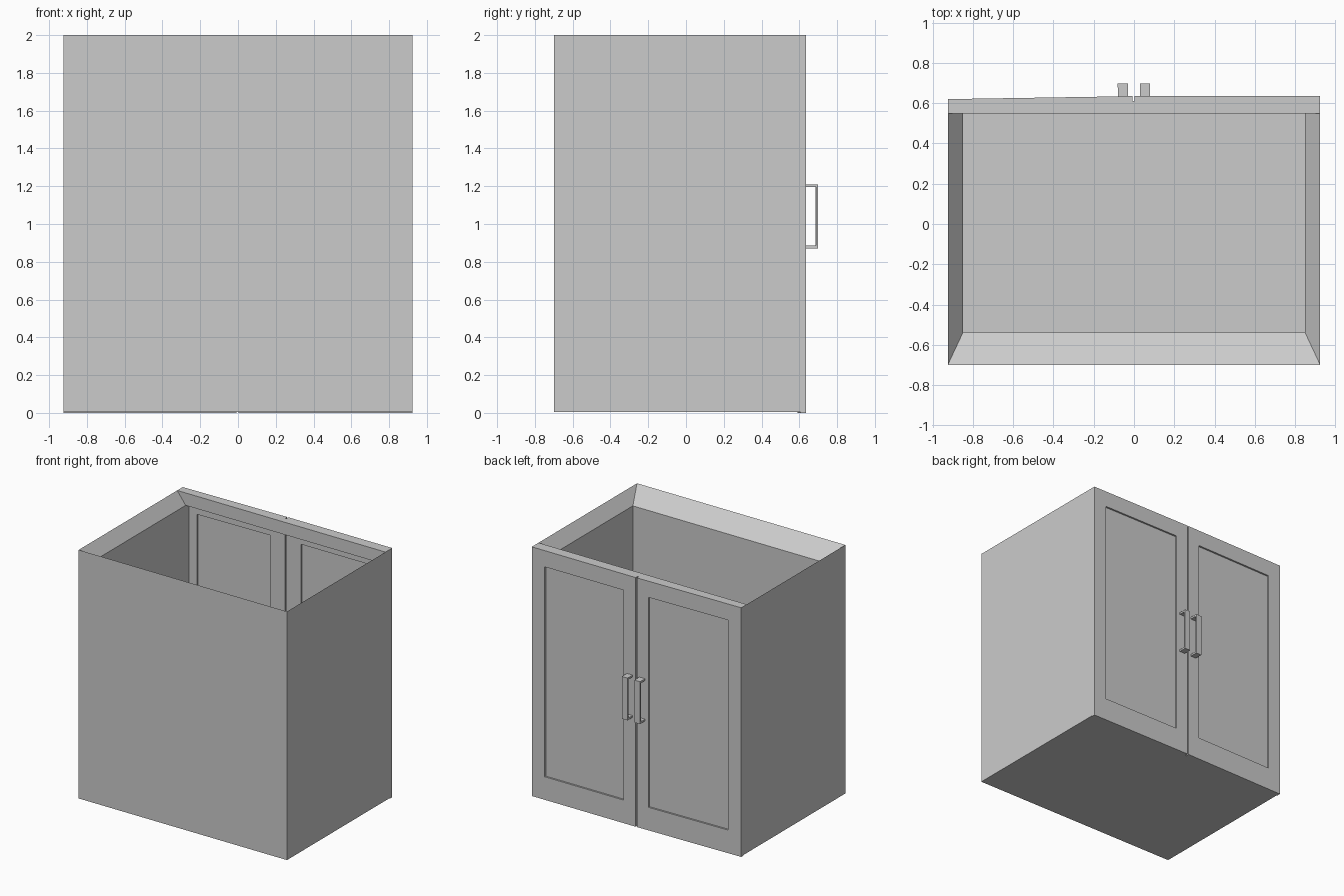
import bpy, bmesh

if "Cube" in bpy.data.objects:
    bpy.data.objects.remove(bpy.data.objects["Cube"])


def finish(bm, name, loc=(0, 0, 0), rot_z=0.0):
    bmesh.ops.recalc_face_normals(bm, faces=bm.faces[:])
    mesh = bpy.data.meshes.new(name)
    bm.to_mesh(mesh)
    bm.free()
    ob = bpy.data.objects.new(name, mesh)
    ob.location = loc
    ob.rotation_euler[2] = rot_z
    bpy.context.collection.objects.link(ob)
    return ob


def rect_loops(name, loops, cap, **place):
    """Bridge upright rectangles (x0, x1, z0, z1, y); cap the ends or close into a ring."""
    bm = bmesh.new()
    rings = [[bm.verts.new(p) for p in
              ((x0, y, z0), (x1, y, z0), (x1, y, z1), (x0, y, z1))]
             for x0, x1, z0, z1, y in loops]
    pairs = list(zip(rings, rings[1:]))
    if cap:
        bm.faces.new(rings[0])
        bm.faces.new(rings[-1])
    else:
        pairs.append((rings[-1], rings[0]))
    for a, b in pairs:
        for i in range(4):
            j = (i + 1) % 4
            bm.faces.new((a[i], a[j], b[j], b[i]))
    return finish(bm, name, **place)


# carcass: three thick walls and a floor, rim sloping inwards
bm = bmesh.new()
levels = [(0.925, -0.70, 0.005), (0.925, -0.70, 2.0), (0.85, -0.54, 1.9), (0.85, -0.54, 0.1)]
rows = [[bm.verts.new(p) for p in
         ((-x, 0.55, z), (-x, y, z), (x, y, z), (x, 0.55, z))] for x, y, z in levels]
for a, b in zip(rows, rows[1:]):
    for i in range(3):
        bm.faces.new((a[i], a[i + 1], b[i + 1], b[i]))
bm.faces.new(rows[0])
bm.faces.new(rows[-1])
finish(bm, "carcass")

# face frame behind the doors
outer, inner = (-0.925, 0.925, 0.005, 2.0), (-0.85, 0.85, 0.1, 1.9)
rect_loops("face_frame", [outer + (0.55,), outer + (0.61,), inner + (0.61,), inner + (0.55,)], False)

# doors with recessed panels on both sides, and their pull handles
for side, s, gap, tilt in (("left", -1, 0.008, 0.016), ("right", 1, 0.003, 0.0)):
    place = dict(loc=(0, 0.635, 0), rot_z=tilt)

    def r(x0, x1, z0, z1, y):
        return (s * x0, s * x1, z0, z1, y)

    rect_loops(side + "_door", [
        r(0.135, 0.78, 0.22, 1.83, -0.019), r(0.135, 0.78, 0.22, 1.83, -0.029),
        r(gap, 0.925, 0.0, 2.0, -0.029), r(gap, 0.925, 0.0, 2.0, 0.0),
        r(0.11, 0.81, 0.185, 1.87, 0.0), r(0.11, 0.81, 0.185, 1.87, -0.014)], True, **place)

    # C-shaped handle profile extruded across x
    bm = bmesh.new()
    prof = [(-0.003, 0.87), (0.064, 0.87), (0.064, 1.21), (-0.003, 1.21),
            (-0.003, 1.195), (0.052, 1.195), (0.052, 0.885), (-0.003, 0.885)]
    face = bm.faces.new([bm.verts.new((s * 0.03, y, z)) for y, z in prof])
    ext = bmesh.ops.extrude_face_region(bm, geom=[face])
    bmesh.ops.translate(bm, vec=(s * 0.05, 0, 0),
                        verts=[v for v in ext["geom"] if isinstance(v, bmesh.types.BMVert)])
    finish(bm, side + "_handle", **place)
